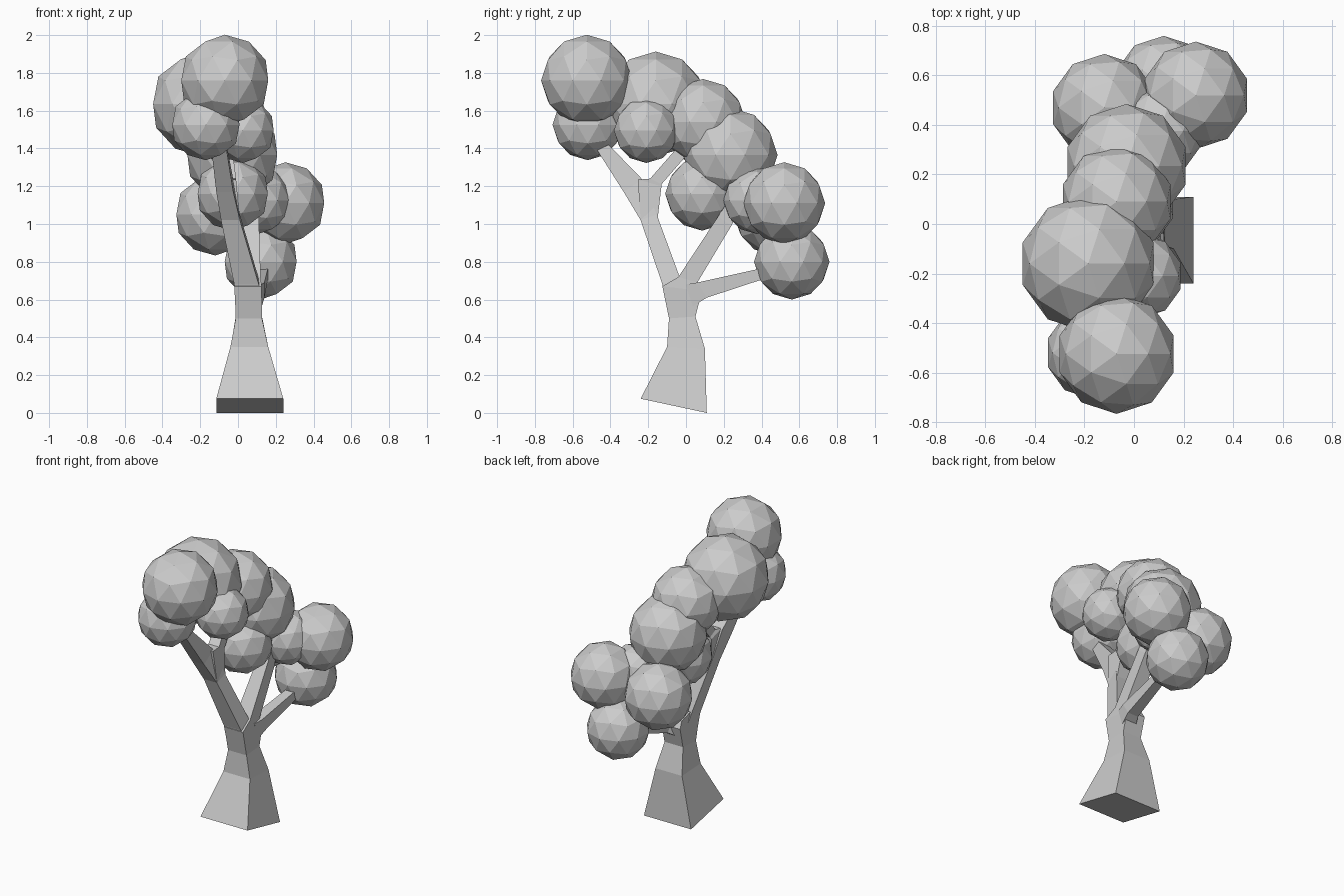
import bpy, bmesh

def material(name, value):
    m = bpy.data.materials.new(name)
    m.diffuse_color = (value, value, value, 1)
    return m

GREY = material("plain grey", 0.6)

def add_object(name, bm):
    me = bpy.data.meshes.new(name)
    bmesh.ops.recalc_face_normals(bm, faces=bm.faces)
    bm.to_mesh(me)
    bm.free()
    me.materials.append(GREY)
    ob = bpy.data.objects.new(name, me)
    bpy.context.collection.objects.link(ob)

def limb(name, sections):
    """Four-sided limb. Section: front (y, z), back (y, z), x min, x max."""
    bm = bmesh.new()
    rings = []
    for (fy, fz), (by, bz), x0, x1 in sections:
        pts = [(x0, fy, fz), (x1, fy, fz), (x1, by, bz), (x0, by, bz)]
        rings.append([bm.verts.new(p) for p in pts])
    for a, b in zip(rings, rings[1:]):
        for i in range(4):
            j = (i + 1) % 4
            bm.faces.new((a[i], a[j], b[j], b[i]))
    bm.faces.new(rings[0])
    bm.faces.new(rings[-1])
    add_object(name, bm)

def foliage(name, x, y, z, r):
    bm = bmesh.new()
    bmesh.ops.create_icosphere(bm, subdivisions=2, radius=r)
    bmesh.ops.translate(bm, verts=bm.verts, vec=(x, y, z))
    add_object(name, bm)

# Flared trunk with a slanted foot
limb("trunk", [
    ((-0.24, 0.075), (0.11, 0.0), -0.115, 0.24),
    ((-0.10, 0.35), (0.10, 0.34), -0.04, 0.16),
    ((-0.09, 0.50), (0.05, 0.51), -0.012, 0.127),
    ((-0.125, 0.67), (0.085, 0.645), -0.015, 0.125),
    ((-0.04, 0.72), (0.06, 0.69), -0.01, 0.12),
])

# Tall front branch and its rear offshoot
limb("front_branch", [
    ((-0.09, 0.52), (0.02, 0.62), -0.012, 0.125),
    ((-0.125, 0.68), (-0.03, 0.71), -0.02, 0.11),
    ((-0.24, 1.02), (-0.155, 1.05), -0.09, 0.01),
    ((-0.33, 1.17), (-0.23, 1.235), -0.115, -0.025),
    ((-0.47, 1.39), (-0.41, 1.42), -0.14, -0.06),
])
limb("front_offshoot", [
    ((-0.24, 1.02), (-0.15, 1.03), -0.085, 0.01),
    ((-0.255, 1.235), (-0.13, 1.20), -0.10, -0.01),
    ((-0.19, 1.24), (-0.13, 1.21), -0.09, -0.01),
    ((-0.05, 1.40), (0.0, 1.36), -0.10, -0.03),
])

# Middle branch
limb("middle_branch", [
    ((-0.06, 0.62), (0.06, 0.60), 0.0, 0.12),
    ((-0.04, 0.72), (0.06, 0.69), 0.01, 0.12),
    ((0.17, 1.04), (0.24, 0.99), 0.03, 0.11),
    ((0.25, 1.18), (0.31, 1.14), 0.02, 0.09),
])

# Low rear branch
limb("rear_branch", [
    ((0.0, 0.68), (0.03, 0.56), 0.02, 0.125),
    ((0.06, 0.69), (0.11, 0.61), 0.06, 0.14),
    ((0.42, 0.77), (0.43, 0.715), 0.10, 0.16),
])

# Foliage balls: x, y, z, radius
balls = [
    (-0.07, -0.525, 1.76, 0.242),
    (-0.185, -0.16, 1.635, 0.278),
    (-0.17, -0.52, 1.525, 0.187),
    (0.025, -0.21, 1.495, 0.172),
    (-0.07, 0.09, 1.54, 0.228),
    (-0.03, 0.235, 1.365, 0.25),
    (-0.028, 0.085, 1.16, 0.195),
    (0.105, 0.375, 1.125, 0.178),
    (0.25, 0.52, 1.11, 0.217),
    (0.12, 0.56, 0.80, 0.2),
    (-0.12, 0.47, 1.05, 0.217),
]
for i, b in enumerate(balls, 1):
    foliage(f"foliage_{i}", *b)
